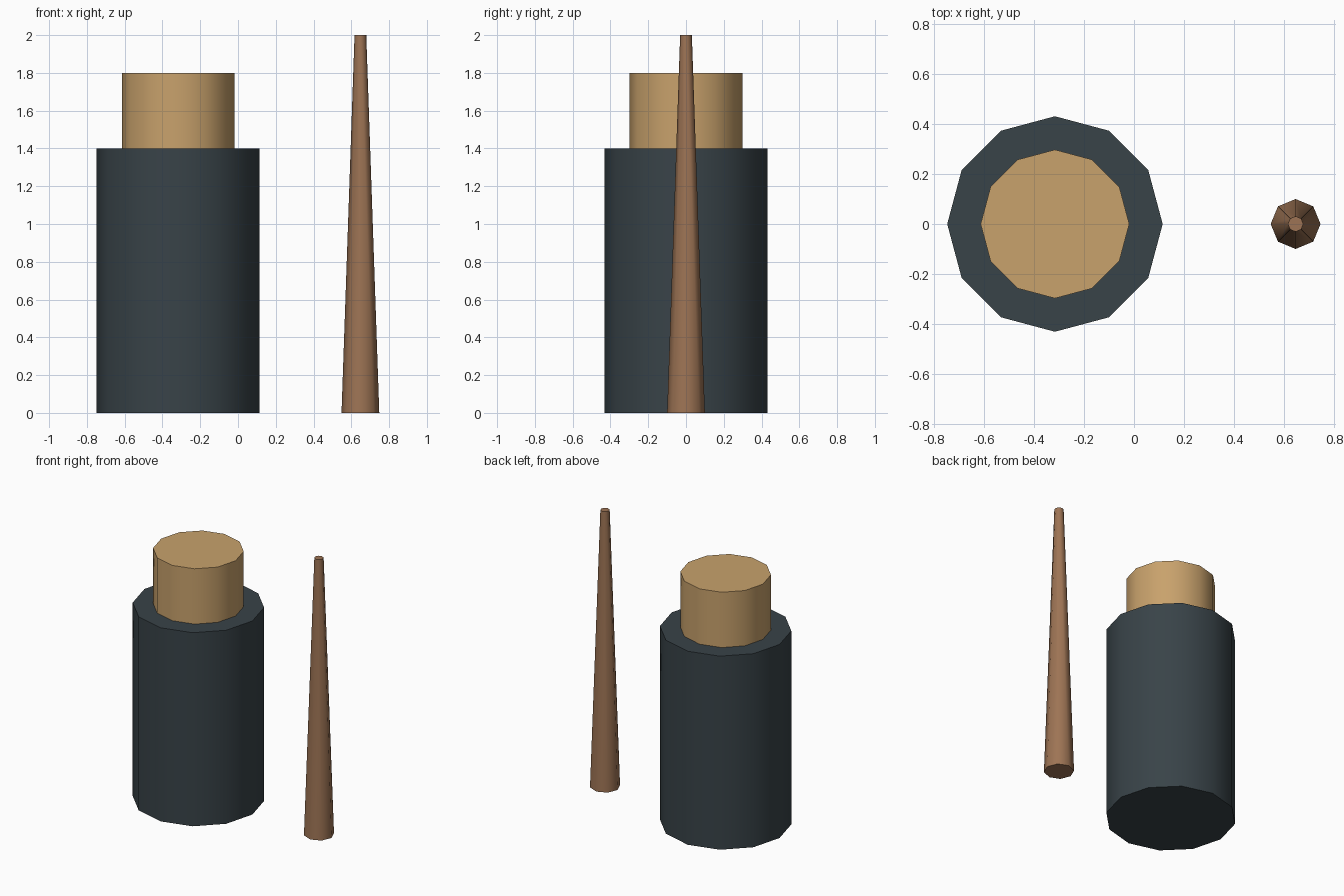
import bpy
import math

if "Cube" in bpy.data.objects:
    bpy.data.objects.remove(bpy.data.objects["Cube"])


def round_part(name, x, z0, z1, r_bottom, r_top, sides, color):
    """Upright capped cylinder or taper with a corner on the +x axis."""
    bpy.ops.mesh.primitive_cone_add(
        vertices=sides, radius1=r_bottom, radius2=r_top, depth=z1 - z0,
        location=(x, 0, (z0 + z1) / 2))
    ob = bpy.context.object
    ob.name = name
    # Smooth sides, sharp rims
    bpy.ops.object.shade_smooth_by_angle(angle=math.radians(50))
    mat = bpy.data.materials.new(name + "_color")
    mat.diffuse_color = (*color, 1)
    mat.use_nodes = True
    mat.node_tree.nodes["Principled BSDF"].inputs["Base Color"].default_value = mat.diffuse_color
    ob.data.materials.append(mat)
    return ob


# Dark container body and the lighter plug standing on it
round_part("container_body", -0.317, 0, 1.4, 0.432, 0.432, 12, (0.04, 0.056, 0.065))
round_part("container_plug", -0.317, 1.4, 1.8, 0.298, 0.298, 12, (0.58, 0.36, 0.15))

# Slim tapered stick beside the container
round_part("tapered_stick", 0.648, 0, 2.0, 0.10, 0.031, 8, (0.34, 0.175, 0.09))
